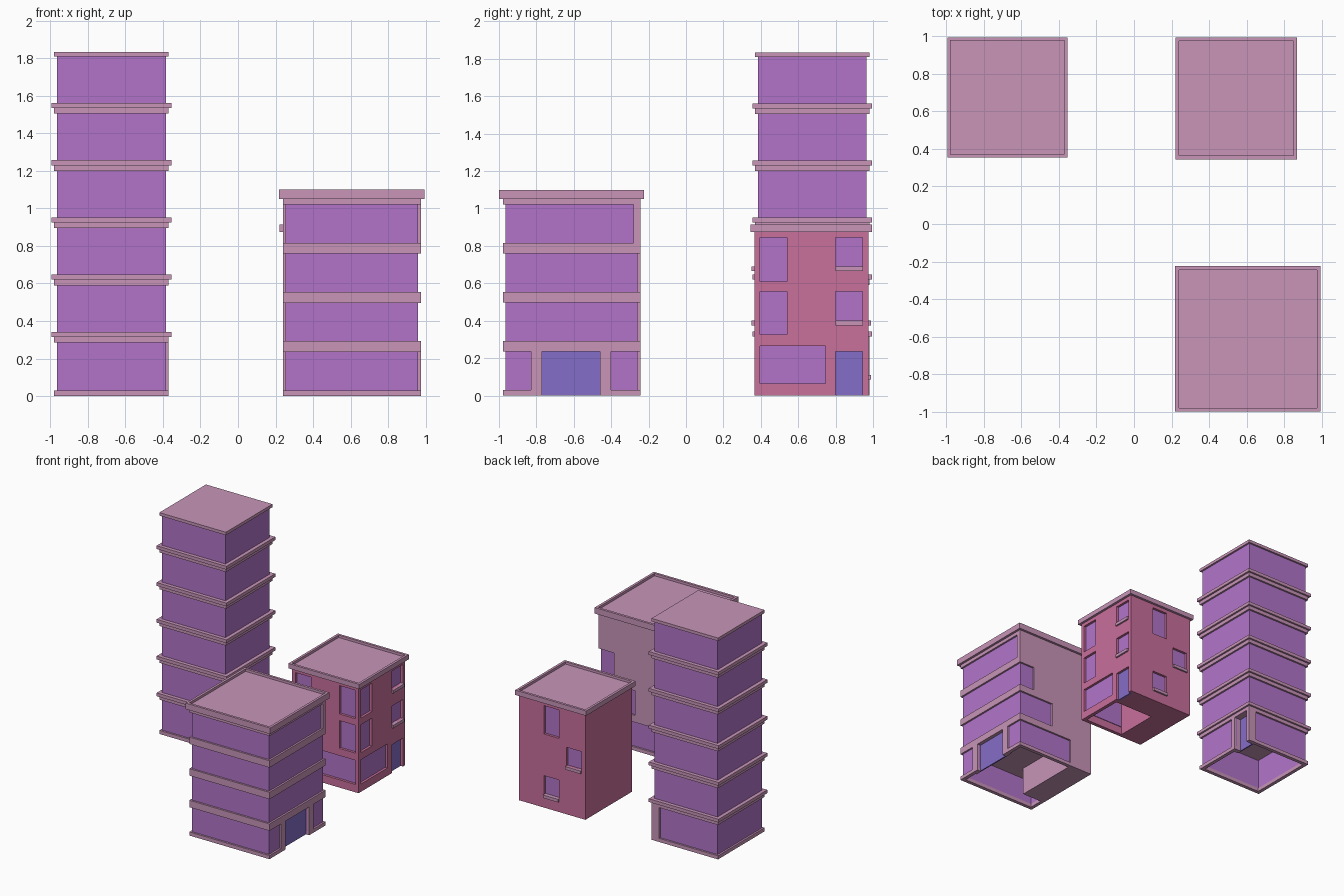
import bpy
from mathutils import Matrix, Vector

if "Cube" in bpy.data.objects:
    bpy.data.objects.remove(bpy.data.objects["Cube"], do_unlink=True)


def material(name, rgb):
    m = bpy.data.materials.new(name)
    m.use_nodes = True
    m.diffuse_color = (*rgb, 1)
    m.node_tree.nodes["Principled BSDF"].inputs["Base Color"].default_value = (*rgb, 1)
    return m


PINK = material("dusty pink trim", (0.58, 0.30, 0.48))
GLASS = material("violet glass", (0.445, 0.175, 0.59))
RED = material("rose brick", (0.58, 0.16, 0.33))
DOOR = material("blue violet door", (0.235, 0.155, 0.58))


def box(name, x, y, z, mat):
    """Box from three (low, high) ranges."""
    import bmesh
    bm = bmesh.new()
    spans = (x, y, z)
    mid = Vector([(a + b) / 2 for a, b in spans])
    size = Matrix.Diagonal([b - a for a, b in spans] + [1])
    bmesh.ops.create_cube(bm, size=1, matrix=Matrix.Translation(mid) @ size)
    me = bpy.data.meshes.new(name)
    bm.to_mesh(me)
    bm.free()
    me.materials.append(mat)
    ob = bpy.data.objects.new(name, me)
    bpy.context.collection.objects.link(ob)
    return ob


def cut(ob, x, y, z):
    """Remove a box-shaped piece from an object."""
    cutter = box("cutter", x, y, z, ob.data.materials[0])
    cutter.hide_render = True
    mod = ob.modifiers.new("cut", "BOOLEAN")
    mod.operation = "DIFFERENCE"
    mod.solver = "EXACT"
    mod.object = cutter
    bpy.context.view_layer.objects.active = ob
    bpy.ops.object.modifier_apply(modifier=mod.name)
    bpy.data.objects.remove(cutter, do_unlink=True)


def square(centre, width):
    return [(c - width / 2, c + width / 2) for c in centre]


def slab(name, centre, width, z, mat):
    return box(name, *square(centre, width), z, mat)


def ring(name, centre, width, wall, z, mat):
    """Square tube, open above and below."""
    ob = slab(name, centre, width, z, mat)
    cut(ob, *square(centre, width - 2 * wall), (z[0] - 0.1, z[1] + 0.1))
    return ob


def parapet_roof(name, centre, width, z):
    ob = slab(name, centre, width, z, PINK)
    cut(ob, *square(centre, width - 0.04), (z[1] - 0.02, z[1] + 0.1))


def entrance(prefix, shells, face_x, opening, posts, depth, top):
    """Recessed door between two posts on a +x wall."""
    for s in shells:
        cut(s, (face_x - depth, face_x + 0.1), opening, (-0.1, top))
    box(prefix + "_door", (face_x - depth, face_x - depth + 0.01), opening, (0, top), DOOR)
    for i, (y0, y1) in enumerate(posts):
        box(f"{prefix}_door_post_{i}", (face_x - depth, face_x), (y0, y1), (0, top), PINK)


# Tall tower: glass storeys between double ledges
T = (-0.675, 0.675)
base = ring("tower_base", T, 0.61, 0.03, (0, 0.03), PINK)
lobby = ring("tower_lobby_glass", T, 0.58, 0.01, (0.03, 0.285), GLASS)
entrance("tower", [base, lobby], -0.37, (0.80, 0.945),
         [(0.76, 0.80), (0.945, 0.98)], 0.07, 0.285)
pitch = 0.305
for i in range(5):
    z = 0.285 + i * pitch
    slab(f"tower_ledge_lower_{i}", T, 0.61, (z, z + 0.03), PINK)
    slab(f"tower_ledge_upper_{i}", T, 0.64, (z + 0.03, z + 0.057), PINK)
    slab(f"tower_glass_{i}", T, 0.58, (z + 0.057, z + pitch), GLASS)
slab("tower_roof_cap", T, 0.61, (1.81, 1.835), PINK)

# Office block: glass storeys around a stepped solid core
C = (0.607, -0.612)
(left, right), (front, back) = square(C, 0.735)
base = ring("office_base", C, 0.735, 0.03, (0, 0.03), PINK)
lobby = ring("office_lobby_glass", C, 0.705, 0.01, (0.03, 0.235), GLASS)
entrance("office", [base, lobby], right, (-0.77, -0.46),
         [(-0.83, -0.77), (-0.46, -0.40)], 0.04, 0.235)
step = 0.262
for i in range(4):
    low, high = i * step + 0.03, i * step + 0.235
    if i:
        slab(f"office_glass_{i}", C, 0.705, (low, high), GLASS)
    top = high + (0.057 if i < 3 else 0.03)
    slab(f"office_ledge_{i}", C, 0.735, (high, top), PINK)
    core_x = (0.45, 0.64, 0.83, right)[i]
    core_y = -0.83 + i * 0.183
    box(f"office_core_{i}", (left, core_x), (core_y, back), (0 if i == 0 else low, high), PINK)
parapet_roof("office_roof", C, 0.775, (1.05, 1.10))

# Brick house
H = (0.545, 0.67)
(left, right), (front, back) = square(H, 0.61)
house = slab("house_walls", H, 0.61, (0, 0.875), RED)
cut(house, (0.46, 0.82), (0.395, 0.76), (-0.1, 0.29))
parapet_roof("house_roof", H, 0.65, (0.875, 0.915))


def opening(name, side, span, z, mat=GLASS, sill=False):
    """Recessed pane in one wall, with an optional projecting sill."""
    wall = {"right": right, "front": front, "back": back}[side]
    out = -1 if side == "front" else 1

    def place(deep, proud):
        depth = tuple(sorted((wall - out * deep, wall + out * proud)))
        return (depth, span) if side == "right" else (span, depth)

    cut(house, *place(0.035, 0.1), (z[0] if z[0] > 0 else -0.1, z[1]))
    box(name, *place(0.035, -0.02), z, mat)
    if sill:
        box(name + "_sill", *place(0.03, 0.014), (z[0] - 0.025, z[0]), PINK)


tall_low, tall_high = (0.325, 0.555), (0.61, 0.845)
short_low, short_high = (0.40, 0.555), (0.69, 0.845)
shop = (0.065, 0.265)
# Each street wall: (tall column, shop window, short column)
for side, tall, wide, short in (
        ("right", (0.395, 0.54), (0.395, 0.745), (0.80, 0.945)),
        ("front", (0.675, 0.82), (0.47, 0.82), (0.27, 0.415))):
    opening(f"house_{side}_tall_low", side, tall, tall_low)
    opening(f"house_{side}_tall_high", side, tall, tall_high)
    opening(f"house_{side}_shop_window", side, wide, shop)
    opening(f"house_{side}_short_low", side, short, short_low, sill=True)
    opening(f"house_{side}_short_high", side, short, short_high, sill=True)
opening("house_door", "right", (0.80, 0.945), (0, 0.235), DOOR)
opening("house_back_high", "back", (0.48, 0.62), tall_high)
opening("house_back_middle", "back", (0.275, 0.415), short_low, sill=True)
opening("house_back_low", "back", (0.48, 0.62), (0.11, 0.265), sill=True)
